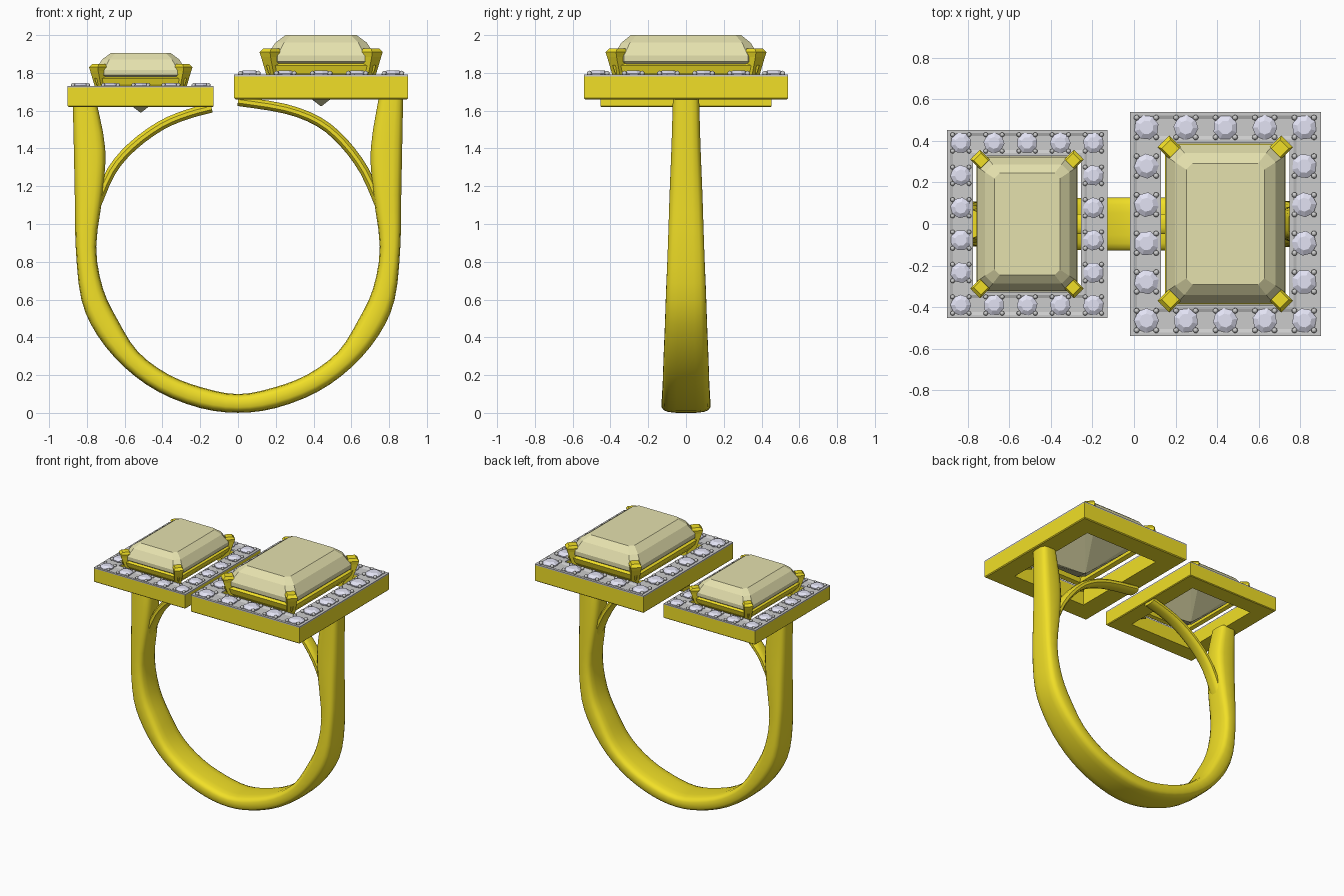
import bpy, bmesh, math
from mathutils import Vector, Matrix

if "Cube" in bpy.data.objects:
    bpy.data.objects.remove(bpy.data.objects["Cube"])


def material(name, rgb):
    m = bpy.data.materials.new(name)
    m.diffuse_color = (*rgb, 1)
    m.use_nodes = True
    m.node_tree.nodes["Principled BSDF"].inputs["Base Color"].default_value = m.diffuse_color
    return m


GOLD = material("gold", (0.88, 0.74, 0.02))
YELLOW = material("yellow_gem", (0.78, 0.75, 0.42))
PALE = material("pale_stone", (0.76, 0.76, 0.90))


def finish(name, bm, mat=None, smooth=None):
    bmesh.ops.recalc_face_normals(bm, faces=bm.faces)
    me = bpy.data.meshes.new(name)
    bm.to_mesh(me)
    bm.free()
    ob = bpy.data.objects.new(name, me)
    bpy.context.collection.objects.link(ob)
    if mat:
        me.materials.append(mat)
    if smooth:
        bpy.ops.object.select_all(action='DESELECT')
        ob.select_set(True)
        bpy.context.view_layer.objects.active = ob
        bpy.ops.object.shade_smooth_by_angle(angle=math.radians(smooth))
    return ob


def skin(bm, rings, closed=False):
    """Bridge equal-length point rings; cap the ends unless closed."""
    vs = [[bm.verts.new(p) for p in r] for r in rings]
    n = len(vs[0])
    pairs = list(zip(vs, vs[1:])) + ([(vs[-1], vs[0])] if closed else [])
    for a, b in pairs:
        for i in range(n):
            j = (i + 1) % n
            bm.faces.new((a[i], a[j], b[j], b[i]))
    if not closed:
        bm.faces.new(vs[0][::-1])
        bm.faces.new(vs[-1])


def spline(pts, steps):
    """Catmull-Rom through tuples of numbers."""
    out = []
    for i in range(len(pts) - 1):
        p = [pts[max(0, min(len(pts) - 1, i + k))] for k in (-1, 0, 1, 2)]
        for s in range(steps):
            t = s / steps
            out.append([0.5 * (2 * b + (c - a) * t + (2 * a - 5 * b + 4 * c - d) * t * t
                               + (3 * b - a - 3 * c + d) * t ** 3) for a, b, c, d in zip(*p)])
    return out + [list(pts[-1])]


def band(name, sections, steps=3, sides=16, power=0.55):
    """Rounded band; section = outer x, z, inner x, z, half width in y."""
    rings = []
    for ox, oz, ix, iz, hw in spline(sections, steps):
        o, n = Vector((ox, 0, oz)), Vector((ix, 0, iz))
        mid, half = (o + n) / 2, (o - n) / 2
        ring = []
        for k in range(sides):
            a = math.tau * (k + 0.5) / sides
            c, s = (math.copysign(abs(f) ** power, f) for f in (math.cos(a), math.sin(a)))
            ring.append(mid + half * c + Vector((0, hw * s, 0)))
        rings.append(ring)
    bm = bmesh.new()
    skin(bm, rings)
    return finish(name, bm, GOLD, 40)


def rect_ring(name, place, hx, hy, profile, mat=None):
    """Mitred rectangular frame; profile = (inset, z)."""
    rings = [[place @ Vector((sx * (hx - d), sy * (hy - d), z)) for d, z in profile]
             for sx, sy in ((1, 1), (-1, 1), (-1, -1), (1, -1))]
    bm = bmesh.new()
    skin(bm, rings, closed=True)
    return finish(name, bm, mat)


def cut_corner(hx, hy, c, z):
    pts = []
    for sx, sy in ((1, 1), (-1, 1), (-1, -1), (1, -1)):
        pair = [(sx * hx, sy * (hy - c), z), (sx * (hx - c), sy * hy, z)]
        pts += pair if sx * sy > 0 else pair[::-1]
    return pts


def setting(side, cx, z0, s):
    place = Matrix.Translation((cx, 0, z0)) @ Matrix.Scale(s, 4)

    # halo: gold tray with a grey channelled top
    rect_ring(side + "_halo_frame", place, .46, .54,
              [(.006, 0), (0, .006), (0, .122), (.15, .122), (.15, 0)], GOLD)
    rect_ring(side + "_halo_top", place, .46, .54,
              [(0, .122), (0, .132), (.018, .132), (.034, .125), (.116, .125),
               (.132, .132), (.15, .132), (.15, .122)])
    # basket rail beneath the gem
    rect_ring(side + "_basket_rail", place, .29, .388,
              [(.045, .10), (.012, .14), (0, .178), (.02, .19), (.05, .17), (.075, .11)], GOLD)

    # step-cut centre gem
    bm = bmesh.new()
    skin(bm, [[place @ Vector(p) for p in cut_corner(*r)] for r in (
        (.004, .006, .001, -.035), (.19, .265, .04, .11), (.287, .383, .055, .20),
        (.287, .383, .055, .232), (.242, .342, .045, .30), (.188, .292, .03, .34))])
    finish(side + "_centre_gem", bm, YELLOW)

    # four corner claws, diamond section
    bm = bmesh.new()
    for sx in (1, -1):
        for sy in (1, -1):
            skin(bm, [[place @ Vector((sx * (x + r * dx), sy * (x + .1 + r * dy), z))
                       for dx, dy in ((1, 0), (0, 1), (-1, 0), (0, -1))]
                      for x, z, r in ((.235, .07, .034), (.25, .13, .04), (.268, .225, .05),
                                      (.27, .25, .056), (.264, .27, .042))])
    finish(side + "_claws", bm, GOLD)

    # halo stones and their retaining beads
    spots = [(-.38 + .19 * i, -.465 + .186 * j) for i in range(5) for j in range(6)
             if i in (0, 4) or j in (0, 5)]
    stones, beads = bmesh.new(), bmesh.new()
    for n, (x, y) in enumerate(spots):
        skin(stones, [[place @ Vector((x + r * math.cos(a), y + r * math.sin(a), z))
                       for a in (math.tau * k / 8 + n for k in range(8))]
                      for r, z in ((.002, .07), (.06, .128), (.06, .136), (.034, .152))])
        for dx in (-.047, .047):
            for dy in (-.047, .047):
                bmesh.ops.create_icosphere(
                    beads, subdivisions=1, radius=.015,
                    matrix=place @ Matrix.Translation((x + dx, y + dy, .137)))
    finish(side + "_halo_stones", stones, PALE)
    finish(side + "_halo_beads", beads, smooth=60)


setting("large", .44, 1.66, 1.0)
setting("small", -.515, 1.62, .84)

# shank: half profile mirrored to a full U
half = [(.20, .025, .19, .135, .128), (.42, .11, .37, .205, .124), (.60, .24, .53, .325, .12),
        (.745, .41, .635, .49, .113), (.83, .60, .715, .66, .107), (.86, .88, .75, .88, .097),
        (.865, 1.15, .715, 1.16, .088), (.87, 1.40, .702, 1.40, .078),
        (.875, 1.67, .745, 1.67, .07)]
left = [(-a, min(b, 1.63), -c, min(d, 1.63), w) for a, b, c, d, w in reversed(half)]
band("shank", left + [(0, 0, 0, .10, .13)] + half)

# inner arches from shank to halos


def arch(name, pts, t=.026, hw=.05):
    secs = []
    for i, p in enumerate(pts):
        a, b = pts[max(i - 1, 0)], pts[min(i + 1, len(pts) - 1)]
        d = Vector((b[0] - a[0], b[1] - a[1])).normalized() * t
        secs.append((p[0] - d.y, p[1] + d.x, p[0] + d.y, p[1] - d.x, hw))
    band(name, secs, sides=12, power=.75)


arch("large_side_arch", [(.75, 1.10), (.67, 1.28), (.56, 1.43), (.43, 1.54), (.25, 1.61), (.0, 1.65)])
arch("small_side_arch", [(-.75, 1.10), (-.67, 1.28), (-.56, 1.41), (-.41, 1.52), (-.27, 1.58), (-.14, 1.615)])
